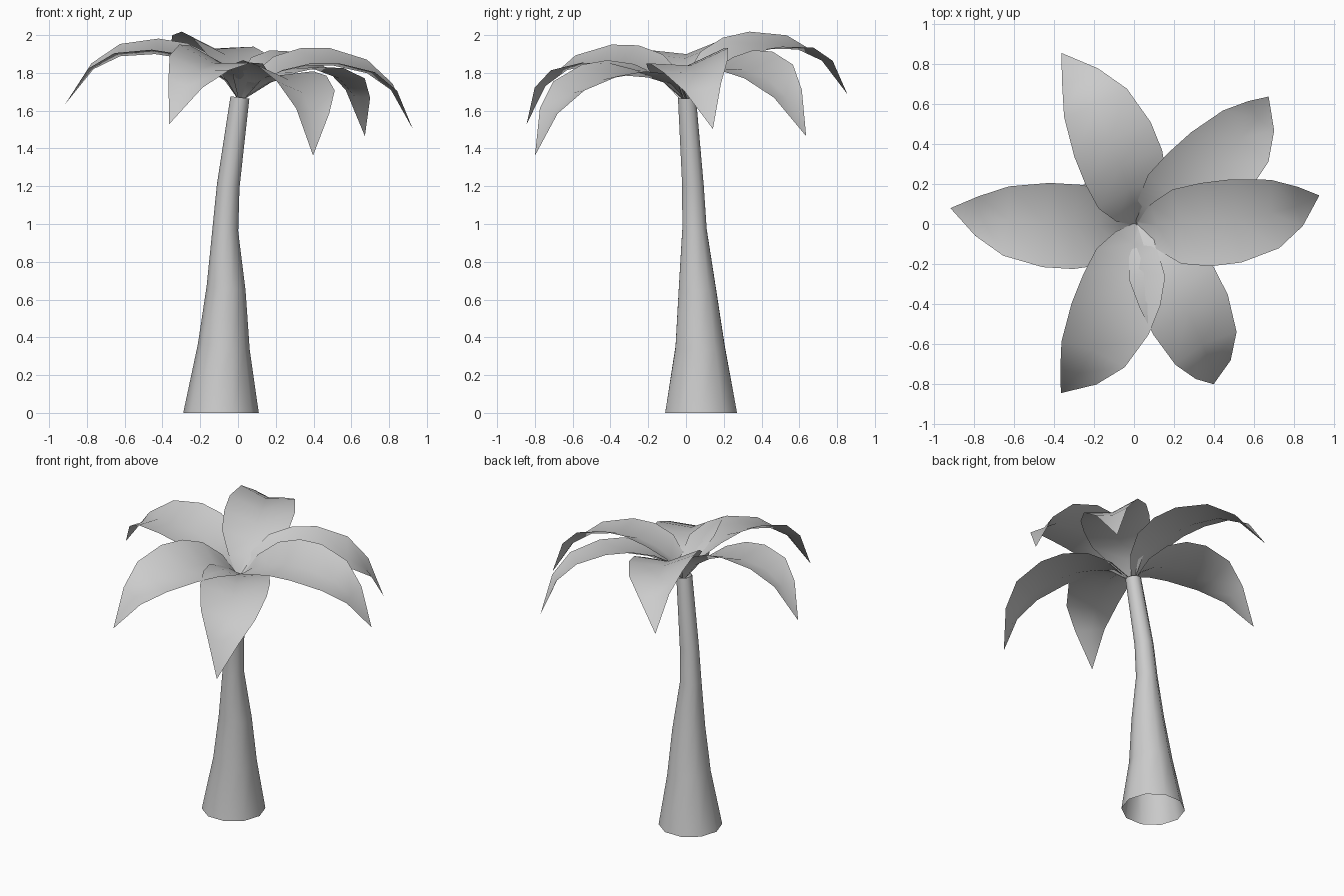
import bpy, math
from mathutils import Matrix, Vector

if "Cube" in bpy.data.objects:
    bpy.data.objects.remove(bpy.data.objects["Cube"])


def make_object(name, verts, faces):
    mesh = bpy.data.meshes.new(name)
    mesh.from_pydata(verts, [], faces)
    mesh.update()
    obj = bpy.data.objects.new(name, mesh)
    bpy.context.collection.objects.link(obj)
    bpy.ops.object.select_all(action='DESELECT')
    obj.select_set(True)
    bpy.context.view_layer.objects.active = obj
    bpy.ops.object.shade_smooth_by_angle(angle=math.radians(50))
    return obj


# Trunk: ten-sided leaning tube, open at the bottom (centre x, y, z, radius)
rings = [(-0.09, 0.08, 0.0, 0.20), (-0.075, 0.075, 0.35, 0.137),
         (-0.063, 0.06, 0.66, 0.103), (-0.067, 0.045, 0.97, 0.068),
         (-0.052, 0.037, 1.20, 0.06), (0.01, 0.005, 1.67, 0.05)]
sides = 10
verts, faces = [], []
for cx, cy, z, r in rings:
    for i in range(sides):
        a = 2 * math.pi * i / sides
        tilt = -0.12 * r * math.cos(a) if z > 0 else 0
        verts.append((cx + r * math.cos(a), cy + r * math.sin(a), z + tilt))
for k in range(len(rings) - 1):
    for i in range(sides):
        j = (i + 1) % sides
        faces.append((k * sides + i, k * sides + j,
                      (k + 1) * sides + j, (k + 1) * sides + i))
make_object("trunk", verts, faces)

# Frond template: edge path (outward, up, half width), folded along a lower midrib
path = [(0.0, 0.0, 0.015), (0.08, 0.12, 0.115), (0.195, 0.195, 0.19),
        (0.34, 0.235, 0.213), (0.495, 0.235, 0.213), (0.69, 0.18, 0.175),
        (0.82, 0.065, 0.10), (0.921, -0.16, 0.0)]
fold = 0.25
frond_verts, frond_faces = [], []
for i, (x, z, w) in enumerate(path):
    a, b = path[max(i - 1, 0)], path[min(i + 1, len(path) - 1)]
    t = Vector((b[0] - a[0], 0, b[1] - a[1])).normalized()
    drop = Vector((-t.z, 0, t.x)) * fold * w
    p = Vector((x, 0, z))
    if w == 0:
        frond_verts.append(p)
    else:
        frond_verts += [p + Vector((0, w, 0)), p - drop, p - Vector((0, w, 0))]
last = len(path) - 2
for i in range(last):
    for c in (0, 1):
        q = 3 * i + c
        frond_faces.append((q, q + 1, q + 4, q + 3))
tip = len(frond_verts) - 1
frond_faces += [(3 * last, 3 * last + 1, tip), (3 * last + 1, 3 * last + 2, tip)]

# Six fronds: yaw, upward pitch, roll in degrees, small height shift
fronds = [(7, 0, 11, 0), (42, -2.4, 12, 0), (112, 12, 11, -0.01),
          (176.5, 9, -8, -0.015), (248, 1.5, -13, 0), (297, -8.8, -8, 0)]
for n, (yaw, pitch, roll, dz) in enumerate(fronds):
    m = (Matrix.Translation((0.015, 0, 1.66 + dz))
         @ Matrix.Rotation(math.radians(yaw), 4, 'Z')
         @ Matrix.Rotation(math.radians(-pitch), 4, 'Y')
         @ Matrix.Rotation(math.radians(roll), 4, 'X'))
    make_object(f"frond_{n + 1}", [m @ v for v in frond_verts], frond_faces)
